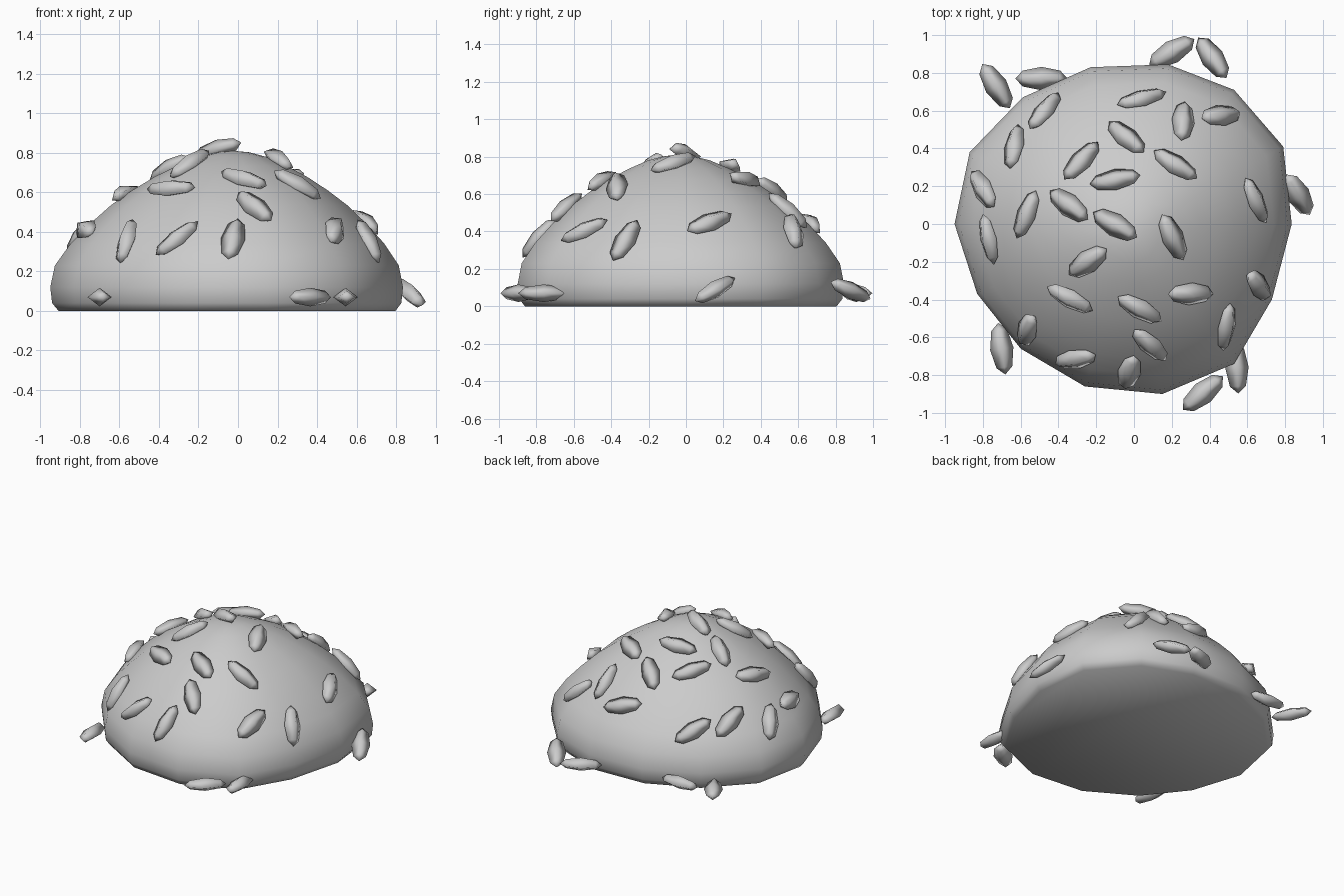
import bpy, bmesh
from math import radians, cos, sin
from mathutils import Vector, Matrix
from mathutils.bvhtree import BVHTree

if "Cube" in bpy.data.objects:
    bpy.data.objects.remove(bpy.data.objects["Cube"])

def add_object(name, bm):
    bmesh.ops.recalc_face_normals(bm, faces=bm.faces)
    for f in bm.faces:
        f.smooth = True
    me = bpy.data.meshes.new(name)
    bm.to_mesh(me)
    ob = bpy.data.objects.new(name, me)
    bpy.context.collection.objects.link(ob)
    return ob

def loft(bm, rings, tips):
    # skin closed rings; a tip point closes an end, None caps it flat
    vs = [[bm.verts.new(p) for p in r] for r in rings]
    n = len(vs[0])
    for a, b in zip(vs, vs[1:]):
        for i in range(n):
            bm.faces.new((a[i], a[(i + 1) % n], b[(i + 1) % n], b[i]))
    for ring, tip in ((vs[0], tips[0]), (vs[-1], tips[1])):
        if tip is None:
            bm.faces.new(ring)
        else:
            t = bm.verts.new(tip)
            for i in range(n):
                bm.faces.new((ring[i], ring[(i + 1) % n], t))

# bun dome: slightly irregular 14-sided outline scaled up a profile, peak leaning a little
CX, CY = -0.06, -0.02
LEAN = (.04, -.02)
outline = [(.835, 0), (.79, .41), (.53, .71), (.18, .845), (-.23, .83), (-.59, .67), (-.87, .38),
           (-.95, 0), (-.83, -.37), (-.60, -.66), (-.26, -.86), (.15, -.90), (.53, -.74), (.73, -.40)]
profile = [(.955, 0), (.99, .04), (1, .12), (.975, .23), (.89, .34), (.785, .44),
           (.67, .535), (.555, .61), (.43, .68), (.31, .735), (.19, .78), (.09, .803)]
bm = bmesh.new()
rings = []
for s, z in profile:
    ox, oy = CX + LEAN[0] * (1 - s), CY + LEAN[1] * (1 - s)
    rings.append([(ox + (x - CX) * s, oy + (y - CY) * s, z) for x, y in outline])
loft(bm, rings, (None, (CX + LEAN[0], CY + LEAN[1], .81)))
add_object("bun_dome", bm)
tree = BVHTree.FromBMesh(bm)

# seeds: soft-shaded four-sided spindles
def seed(index, pos, direction, normal):
    d = direction.normalized()
    side = normal.cross(d).normalized()
    up = d.cross(side)
    m = Matrix.Translation(pos) @ Matrix((d, side, up)).transposed().to_4x4()
    L, W, H = .138, .062, .047
    rings = [[m @ Vector((L * t, W * s * cos(radians(a)), H * s * sin(radians(a))))
              for a in (0, 90, 180, 270)] for t, s in ((-.72, .68), (0, 1), (.72, .68))]
    b = bmesh.new()
    loft(b, rings, (m @ Vector((-L, 0, 0)), m @ Vector((L, 0, 0))))
    add_object("seed_%02d" % index, b)

# seeds on the dome: x, y, heading seen from above
on_top = [(.04, .665, 15), (-.475, .60, 52), (-.04, .46, -42), (.26, .545, 85), (.46, .575, 8),
          (.22, .315, -33), (-.635, .41, 80), (-.28, .335, 48), (-.10, .235, 10), (-.80, .185, -58),
          (-.57, .05, 68), (-.345, .10, -37), (-.10, -.005, -30), (.205, -.07, -65), (.645, .125, -65),
          (-.77, -.08, -78), (-.245, -.20, 35), (-.34, -.395, -28), (.03, -.45, -30), (.30, -.37, 0),
          (.66, -.325, -50), (.49, -.545, 82), (-.565, -.56, 68), (-.31, -.715, 12), (.085, -.64, -45),
          (-.025, -.785, 75)]
for i, (x, y, a) in enumerate(on_top):
    hit, nor, _, _ = tree.ray_cast(Vector((x, y, 2)), Vector((0, 0, -1)))
    if nor.z < 0:
        nor = -nor
    h = Vector((cos(radians(a)), sin(radians(a)), 0))
    h.z = -(nor.x * h.x + nor.y * h.y) / nor.z
    seed(i, hit + Vector((0, 0, .018)), h, nor)

# loose seeds around the rim: x, y, z, heading, rise along heading
rim = [(-.73, .73, .07, -58, 0), (-.49, .77, .07, 0, 0), (.20, .91, .07, 30, 0), (.415, .88, .085, -55, .35),
       (.87, .155, .09, -60, -.5), (-.70, -.66, .07, -82, 0), (.545, -.76, .07, -87, 0), (.365, -.895, .07, 40, 0)]
for i, (x, y, z, a, rise) in enumerate(rim):
    h = Vector((cos(radians(a)), sin(radians(a)), rise))
    seed(len(on_top) + i, Vector((x, y, z)), h, Vector((0, 0, 1)))
